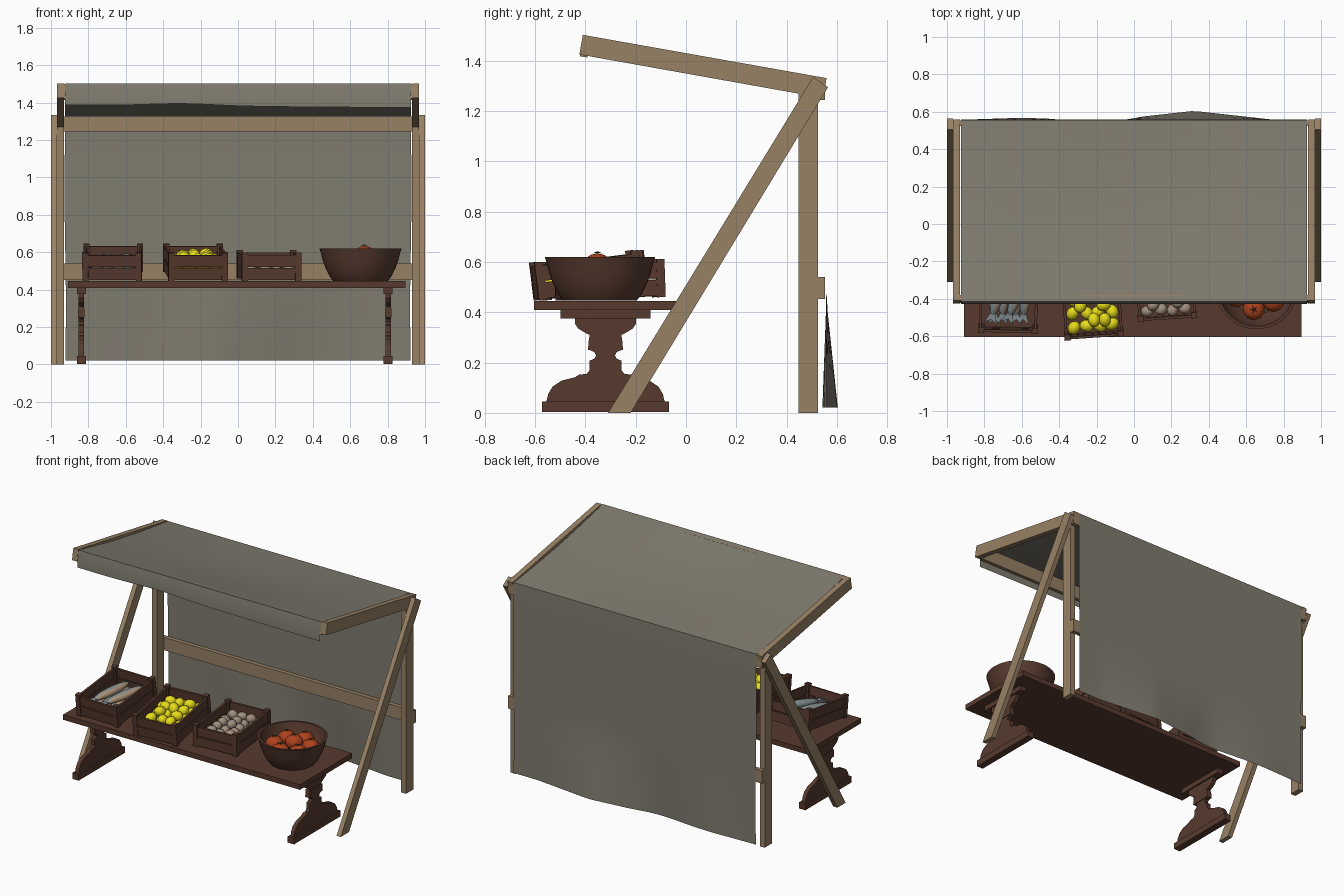
import bpy, bmesh, math, random
from mathutils import Matrix, Vector

if "Cube" in bpy.data.objects:
    bpy.data.objects.remove(bpy.data.objects["Cube"])

random.seed(4)


def mat(name, c):
    m = bpy.data.materials.new(name)
    m.diffuse_color = (*c, 1)
    m.use_nodes = True
    m.node_tree.nodes["Principled BSDF"].inputs["Base Color"].default_value = m.diffuse_color
    return m


TAN = mat("tan wood", (0.31, 0.22, 0.13))
BROWN = mat("dark brown wood", (0.095, 0.042, 0.027))
CLOTH = mat("grey canvas", (0.215, 0.2, 0.16))
YELLOW = mat("lemon yellow", (0.8, 0.72, 0.01))
BEIGE = mat("potato beige", (0.36, 0.28, 0.21))
RED = mat("tomato red", (0.42, 0.055, 0.012))
BLUE = mat("fish blue grey", (0.24, 0.28, 0.29))
FLESH = mat("fish tan", (0.42, 0.29, 0.19))
STEM = mat("stem dark green", (0.05, 0.06, 0.015))


def finish(name, bm, material, smooth=False, matrix=None, angle=40):
    if matrix is not None:
        bm.transform(matrix)
    bmesh.ops.recalc_face_normals(bm, faces=bm.faces[:])
    me = bpy.data.meshes.new(name)
    bm.to_mesh(me)
    bm.free()
    ob = bpy.data.objects.new(name, me)
    bpy.context.collection.objects.link(ob)
    for m in (material if isinstance(material, list) else [material]):
        me.materials.append(m)
    if smooth:
        bpy.ops.object.select_all(action='DESELECT')
        ob.select_set(True)
        bpy.context.view_layer.objects.active = ob
        bpy.ops.object.shade_smooth_by_angle(angle=math.radians(angle))
    return ob


def add_box(bm, lo, hi):
    lo, hi = Vector(lo), Vector(hi)
    d = hi - lo
    m = Matrix.Translation((lo + hi) / 2) @ Matrix.Diagonal((d.x, d.y, d.z, 1))
    bmesh.ops.create_cube(bm, size=1, matrix=m)


def box(name, lo, hi, material):
    bm = bmesh.new()
    add_box(bm, lo, hi)
    return finish(name, bm, material)


def prism(name, pts, x0, x1, material):
    """Extrude a (y, z) outline from x0 to x1."""
    bm = bmesh.new()
    f = bm.faces.new([bm.verts.new((x0, y, z)) for y, z in pts])
    r = bmesh.ops.extrude_face_region(bm, geom=[f])
    bmesh.ops.translate(bm, vec=(x1 - x0, 0, 0),
                        verts=[v for v in r["geom"] if isinstance(v, bmesh.types.BMVert)])
    return finish(name, bm, material)


# timber frame: posts, slanted braces, roof beams
for s, side in ((-1, "left"), (1, "right")):
    prism(side + "_post", [(0.447, 0), (0.525, 0), (0.525, 1.275), (0.447, 1.29)],
          s * 0.93, s * 0.968, TAN)
    prism(side + "_brace", [(-0.31, 0), (-0.22, 0), (0.565, 1.295), (0.505, 1.335)],
          s * 0.968, s * 1.0, TAN)
    prism(side + "_roof_beam", [(-0.424, 1.425), (0.545, 1.252), (0.559, 1.331), (-0.41, 1.503)],
          s * 0.93, s * 0.968, TAN)
box("middle_rail", (-0.968, 0.525, 0.452), (0.968, 0.553, 0.54), TAN)
box("top_rail", (-0.968, 0.525, 1.245), (0.968, 0.553, 1.327), TAN)
prism("front_rail", [(-0.422, 1.418), (-0.392, 1.413), (-0.379, 1.494), (-0.409, 1.499)],
      -0.93, 0.93, TAN)

# canvas: front flap, sagging roof and hanging back in one sheet
prof = [(-0.428, 1.38), (-0.427, 1.44), (-0.415, 1.502)]
prof += [(-0.415 + 0.97 * t / 12, 1.504 - 0.172 * t / 12) for t in range(1, 13)]
prof += [(0.558, 1.325 - 1.303 * t / 14) for t in range(1, 15)]
bm = bmesh.new()
N = 36
grid = []
for j, (y, z) in enumerate(prof):
    row = []
    for i in range(N + 1):
        u = -1 + 2 * i / N
        x, yy, zz = u * 0.924, y, z
        if j == 0:
            zz += 0.012 * math.exp(-((x + 0.3) / 0.25) ** 2) - 0.008 * x
        elif 2 < j < 14:
            t = (j - 2) / 12
            zz -= 0.028 * math.sin(math.pi * t) * (0.75 + 0.25 * math.cos(4 * x))
        elif j > 14:
            d = max(0, (0.45 - z) / 0.43)
            yy += d * (0.047 * max(0, 1 - abs(x - 0.32) / 0.42)
                       + 0.01 * max(0, 1 - abs(x + 0.6) / 0.3)
                       - 0.016 * max(0, 1 - abs(x + 0.2) / 0.25))
            x *= 1 - 0.004 * math.sin(z * 5)
        row.append(bm.verts.new((x, yy, zz)))
    grid.append(row)
for a, b in zip(grid, grid[1:]):
    for i in range(N):
        bm.faces.new((a[i], a[i + 1], b[i + 1], b[i]))
finish("canvas_cover", bm, CLOTH, True, angle=50)

# table with two profiled trestle legs
box("table_top", (-0.91, -0.605, 0.41), (0.895, -0.035, 0.445), BROWN)
half = [(0.235, 0.045), (0.228, 0.075), (0.21, 0.105), (0.175, 0.128), (0.12, 0.142), (0.105, 0.152),
        (0.075, 0.155), (0.063, 0.17), (0.063, 0.208), (0.045, 0.215), (0.037, 0.228), (0.045, 0.242),
        (0.063, 0.25), (0.068, 0.28), (0.063, 0.31), (0.08, 0.318), (0.108, 0.335),
        (0.122, 0.355), (0.122, 0.378)]
cy = -0.32
outline = [(cy + w, z) for w, z in half] + [(cy - w, z) for w, z in reversed(half)]
for x, side in ((-0.838, "left"), (0.803, "right")):
    prism(side + "_leg", outline, x - 0.014, x + 0.014, BROWN)
    prism(side + "_leg_trim", [(cy - 0.07, 0.25), (cy + 0.07, 0.25), (cy + 0.065, 0.3), (cy - 0.065, 0.3)],
          x - 0.018, x + 0.018, BROWN)
    box(side + "_foot", (x - 0.024, cy - 0.252, 0.003), (x + 0.024, cy + 0.252, 0.045), BROWN)
    box(side + "_bracket", (x - 0.024, cy - 0.178, 0.376), (x + 0.024, cy + 0.178, 0.41), BROWN)


# slatted crates
def crate(name, x, y, tilt, turn):
    tilt, turn = math.radians(tilt), math.radians(turn)
    m = (Matrix.Translation((x, y, 0.446 + 0.21 * math.sin(tilt)))
         @ Matrix.Rotation(turn, 4, 'Z') @ Matrix.Rotation(tilt, 4, 'X'))
    bm = bmesh.new()
    w, d = 0.148, 0.198
    add_box(bm, (-w, -d, 0.004), (w, d, 0.016))
    for sx in (-1, 1):
        for sy in (-1, 1):
            px, py = sx * (w - 0.005), sy * (d - 0.005)
            add_box(bm, (px - 0.016, py - 0.016, 0), (px + 0.016, py + 0.016, 0.152))
    for z0, z1 in ((0.006, 0.07), (0.076, 0.138)):
        for s in (-1, 1):
            add_box(bm, (-w, s * d - 0.007, z0), (w, s * d + 0.007, z1))
            add_box(bm, (s * w - 0.007, -d, z0), (s * w + 0.007, d, z1))
    finish(name, bm, BROWN, matrix=m)
    return m


def ball(bm, c, scale, rand=True):
    r = Matrix.Identity(4)
    if rand:
        r = Matrix.Rotation(random.uniform(0, 6.28), 4, 'Z') @ Matrix.Rotation(random.uniform(-.5, .5), 4, 'X')
    bmesh.ops.create_icosphere(bm, subdivisions=2, radius=1,
                               matrix=Matrix.Translation(c) @ r @ Matrix.Diagonal((*scale, 1)))


def heap(name, m, r, stretch, z, nx, ny, material):
    bm = bmesh.new()
    for k, (cx, cn) in enumerate(((nx, ny), (nx - 1, ny - 1))):
        for i in range(cx):
            for j in range(cn):
                if k and random.random() < 0.25:
                    continue
                px = (i - (cx - 1) / 2) * 0.27 / nx + random.uniform(-.006, .006)
                py = (j - (cn - 1) / 2) * 0.37 / ny + random.uniform(-.006, .006)
                ball(bm, (px, py, z + k * r * 1.05), (r, r * stretch, r))
    finish(name, bm, material, True, m, 80)


fish_m = crate("fish_crate", -0.67, -0.36, 7, -1)
lemon_m = crate("lemon_crate", -0.228, -0.388, 7, 4)
potato_m = crate("potato_crate", 0.165, -0.3, 2, 4)
heap("lemons", lemon_m, 0.033, 1.2, 0.07, 4, 5, YELLOW)
heap("potatoes", potato_m, 0.03, 1.15, 0.065, 4, 6, BEIGE)


# fish: long bodies with flat forked tails at the front
def fish(name, x, z, turn, slots):
    bm = bmesh.new()
    ball(bm, (0, 0.02, 0), (0.034, 0.15, 0.026), False)
    for s in (-1, 1):
        lo = [bm.verts.new((a, b, -0.004)) for a, b in ((0, -0.11), (s * .012, -.11), (s * .034, -.17), (0, -.145))]
        hi = [bm.verts.new(v.co + Vector((0, 0, 0.008))) for v in lo]
        bm.faces.new(lo)
        bm.faces.new(hi)
        for i in range(4):
            bm.faces.new((lo[i], lo[i - 1], hi[i - 1], hi[i]))
    bm.normal_update()
    for f in bm.faces:
        c = f.calc_center_median()
        f.material_index = 0 if c.y < -0.105 or c.x < 0.008 else 1
    m = fish_m @ Matrix.Translation((x, 0, z)) @ Matrix.Rotation(math.radians(turn), 4, 'Z')
    finish(name, bm, slots, True, m, 50)


for i, (x, z, t) in enumerate(((-0.085, .05, 4), (-0.025, .05, -3), (0.035, .05, 3), (0.09, .05, -4),
                               (-0.055, .088, -14), (0.045, .09, -18))):
    fish("fish_%d" % (i + 1), x, z, t, [BLUE, FLESH])

# bowl turned from a profile
bowl = [(0, .446), (.145, .446), (.165, .47), (.187, .515), (.203, .56), (.213, .6), (.22, .62),
        (.205, .62), (.195, .58), (.175, .52), (.14, .475), (0, .465)]
bc = Vector((0.655, -0.342, 0))
bm = bmesh.new()
vs = [bm.verts.new((r, 0, z)) for r, z in bowl]
es = [bm.edges.new(p) for p in zip(vs, vs[1:])]
bmesh.ops.spin(bm, geom=vs + es, cent=(0, 0, 0), axis=(0, 0, 1), angle=2 * math.pi, steps=40)
bmesh.ops.remove_doubles(bm, verts=bm.verts[:], dist=1e-4)
finish("bowl", bm, BROWN, True, Matrix.Translation(bc))

# tomatoes with star-shaped stems
bm, st = bmesh.new(), bmesh.new()
spots = [(0.115 * math.cos(a * 1.047 + .4), 0.115 * math.sin(a * 1.047 + .4), 0.555) for a in range(6)]
spots += [(0, 0, 0.53), (0.02, -0.01, 0.585)]
for p in spots:
    c = bc + Vector(p)
    ball(bm, c, (0.059, 0.059, 0.05), False)
    ring = [st.verts.new(c + Vector((r * math.cos(k * .628), r * math.sin(k * .628), h)))
            for k in range(10) for r, h in [((0.022, 0.049) if k % 2 else (0.006, 0.052))]]
    top = st.verts.new(c + Vector((0, 0, 0.058)))
    for k in range(10):
        st.faces.new((ring[k - 1], ring[k], top))
finish("tomatoes", bm, RED, True, angle=80)
finish("tomato_stems", st, STEM)
